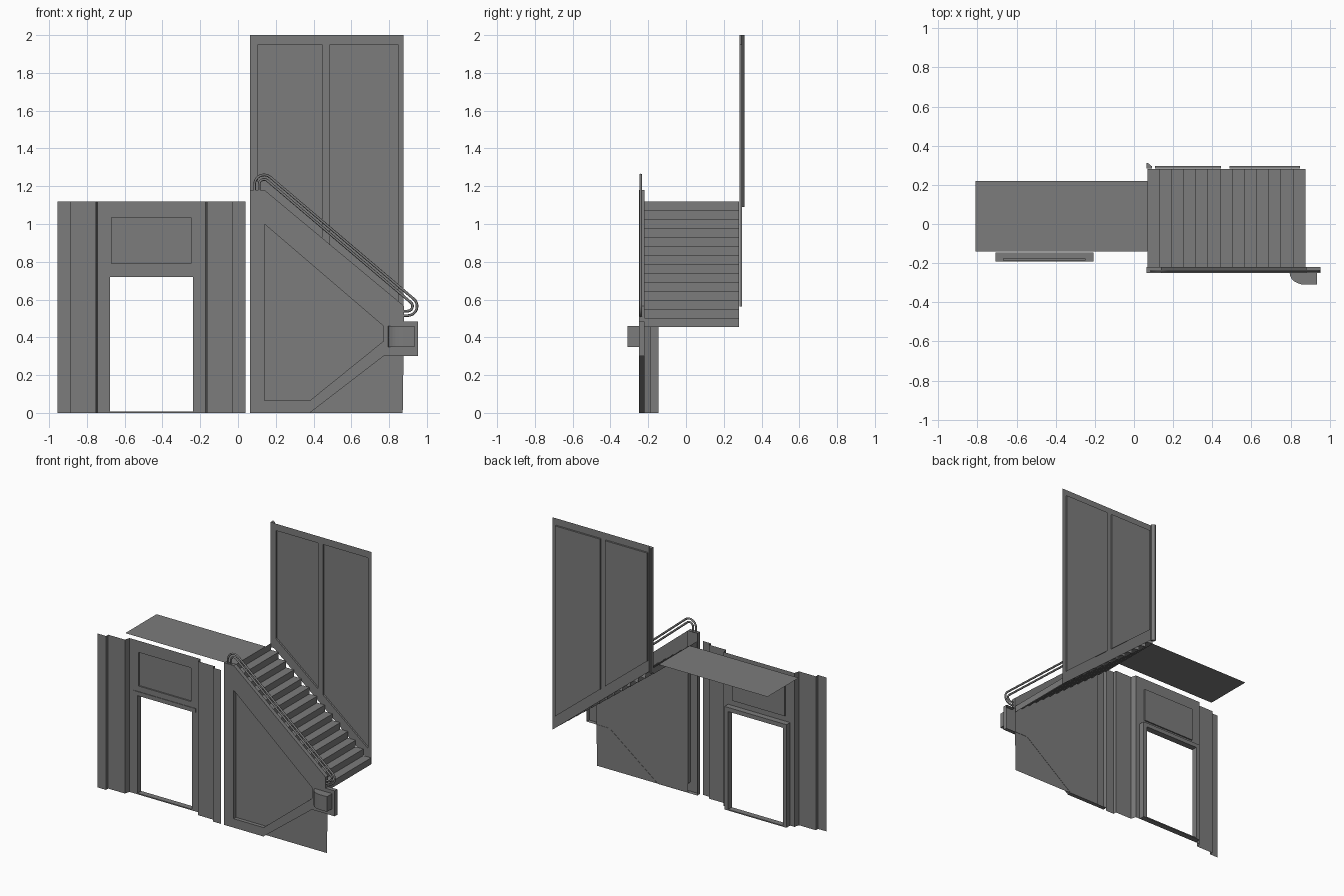
import bpy
import bmesh
from math import cos, sin, radians

cube = bpy.data.objects.get("Cube")
if cube:
    bpy.data.objects.remove(cube)

# Single plain grey
grey = bpy.data.materials.new("plain grey")
grey.use_nodes = True
colour = (0.2, 0.2, 0.2, 1)
grey.diffuse_color = colour
grey.node_tree.nodes["Principled BSDF"].inputs["Base Color"].default_value = colour


def finish(name, bm):
    mesh = bpy.data.meshes.new(name)
    bm.to_mesh(mesh)
    bm.free()
    mesh.materials.append(grey)
    obj = bpy.data.objects.new(name, mesh)
    bpy.context.collection.objects.link(obj)
    return obj


def loop(bm, points, y):
    verts = [bm.verts.new((x, y, z)) for x, z in points]
    return [bm.edges.new((verts[i - 1], verts[i])) for i in range(len(verts))]


def push(bm, edges, dy):
    """Extrude edges along y and return the new edges."""
    out = bmesh.ops.extrude_edge_only(bm, edges=edges)["geom"]
    verts = {g for g in out if isinstance(g, bmesh.types.BMVert)}
    bmesh.ops.translate(bm, vec=(0, dy, 0), verts=list(verts))
    return [g for g in out if isinstance(g, bmesh.types.BMEdge)
            and g.verts[0] in verts and g.verts[1] in verts]


def panel(name, outer, recesses, y, depth=0, rim=0):
    """Upright sheet facing -y with sunken fields and an optional returned rim."""
    bm = bmesh.new()
    border = loop(bm, outer, y)
    fields = [loop(bm, r, y) for r in recesses]
    bmesh.ops.triangle_fill(bm, use_beauty=True, normal=(0, -1, 0),
                            edges=border + [e for f in fields for e in f])
    for f in fields:
        bmesh.ops.contextual_create(bm, geom=push(bm, f, depth))
    if rim:
        push(bm, border, rim)
    bmesh.ops.dissolve_limit(bm, angle_limit=0.01, verts=bm.verts[:], edges=bm.edges[:])
    bmesh.ops.recalc_face_normals(bm, faces=bm.faces[:])
    return finish(name, bm)


def sweep(name, points, vec, closed=False):
    """Pull a profile along a vector; closed profiles become solid prisms."""
    bm = bmesh.new()
    verts = [bm.verts.new(p) for p in points]
    if closed:
        geom = [bm.faces.new(verts)]
        out = bmesh.ops.extrude_face_region(bm, geom=geom, use_keep_orig=True)["geom"]
    else:
        geom = [bm.edges.new(pair) for pair in zip(verts, verts[1:])]
        out = bmesh.ops.extrude_edge_only(bm, edges=geom)["geom"]
    bmesh.ops.translate(bm, vec=vec, verts=[g for g in out if isinstance(g, bmesh.types.BMVert)])
    bmesh.ops.recalc_face_normals(bm, faces=bm.faces[:])
    return finish(name, bm)


def box(name, x0, x1, y0, y1, z0, z1):
    base = [(x0, y0, z0), (x1, y0, z0), (x1, y1, z0), (x0, y1, z0)]
    return sweep(name, base, (0, 0, z1 - z0), True)


def rect(x0, x1, z0, z1):
    return [(x0, z0), (x1, z0), (x1, z1), (x0, z1)]


# Doorway wall: stepped pilasters mirrored about the door centre
door_x, wall_top, frame_y, jamb_y = -0.458, 1.12, -0.187, -0.145
steps = [(0.498, -0.25), (0.43, -0.25), (0.43, -0.225), (0.295, -0.225),
         (0.285, frame_y), (0.25, frame_y)]
for side, s in (("right", -1), ("left", 1)):
    sweep(side + "_pilaster", [(door_x + s * x, y, 0) for x, y in steps], (0, 0, wall_top))
    a, b = sorted((door_x + s * 0.25, door_x + s * 0.22))
    box(side + "_door_jamb", a, b, frame_y, jamb_y, 0, 0.72)
box("door_lintel", -0.708, -0.208, frame_y - 0.004, jamb_y, 0.72, 0.75)
box("door_sill", -0.678, -0.238, frame_y, jamb_y, 0, 0.008)
panel("overdoor_panel", rect(-0.708, -0.208, 0.75, wall_top),
      [rect(-0.67, -0.248, 0.79, 1.035)], frame_y, 0.01)

# Landing sheet
sweep("landing", [(-0.81, -0.14, wall_top), (0.068, -0.14, wall_top)], (0, 0.36, 0))

# Stair flight as a folded sheet, ending with a riser to the landing
treads, foot_x, foot_z, head_x = 13, 0.876, 0.455, 0.068
run, rise = (foot_x - head_x) / treads, (wall_top - foot_z) / (treads + 1)
fold = [(foot_x, -0.22, foot_z)]
for i in range(treads):
    z = foot_z + (i + 1) * rise
    fold += [(foot_x - i * run, -0.22, z), (foot_x - (i + 1) * run, -0.22, z)]
fold.append((head_x, -0.22, wall_top))
sweep("stair_flight", fold, (0, 0.5, 0))

# Stair side wall with a sunken field and a bracket at the foot
panel("stair_side_wall",
      [(0.063, 0), (0.38, 0), (0.77, 0.3), (0.954, 0.3), (0.954, 0.485), (0.88, 0.485),
       (0.88, 0.565), (0.14, 1.18), (0.063, 1.18)],
      [[(0.14, 0.065), (0.38, 0.065), (0.77, 0.38), (0.77, 0.46), (0.14, 1.0)]],
      -0.25, 0.027, 0.03)
panel("side_wall_backing", [(0.14, 0), (0.872, 0), (0.876, 0.2), (0.88, 0.565), (0.14, 1.18)],
      [], -0.222)

# Newel block with a rounded side
arc = [(0.875 - 0.08 * cos(radians(a)), -0.25 - 0.06 * sin(radians(a)), 0.35)
       for a in range(0, 91, 15)]
sweep("newel_block", arc + [(0.934, -0.31, 0.35), (0.934, -0.25, 0.35)], (0, 0, 0.11), True)

# Twin handrail tubes with rounded ends
for name, r in (("outer_handrail", 0.05), ("inner_handrail", 0.026)):
    path = [(0.138 - r, 1.17)]
    path += [(0.138 + r * cos(radians(a)), 1.21 + r * sin(radians(a)))
             for a in range(180, 49, -13)]
    path += [(0.898 + r * cos(radians(a)), 0.565 + r * sin(radians(a)))
             for a in range(50, -91, -14)]
    path += [(0.873, 0.565 - r)]
    curve = bpy.data.curves.new(name, "CURVE")
    curve.dimensions = "3D"
    curve.bevel_depth = 0.007
    curve.bevel_resolution = 1
    curve.use_fill_caps = True
    line = curve.splines.new("POLY")
    line.points.add(len(path) - 1)
    for p, (x, z) in zip(line.points, path):
        p.co = (x, -0.24, z, 1)
    curve.materials.append(grey)
    bpy.context.collection.objects.link(bpy.data.objects.new(name, curve))


# Tall back wall: foot follows the stairs, two sunken fields
def foot(x, lift=0):
    return (x, foot_z + (foot_x - x) * 0.81 + lift)


fields = [[foot(a, 0.085), foot(b, 0.085), (b, 1.95), (a, 1.95)]
          for a, b in ((0.107, 0.445), (0.487, 0.847))]
panel("back_wall", [foot(0.063), foot(foot_x), (foot_x, 2), (0.063, 2)], fields, 0.283, 0.013)

# Corner post behind the back wall
sweep("corner_post", [(0.063, 0.284, 1.09), (0.063, 0.311, 1.09), (0.072, 0.311, 1.09),
                      (0.092, 0.294, 1.09), (0.092, 0.284, 1.09)], (0, 0, 0.91), True)
